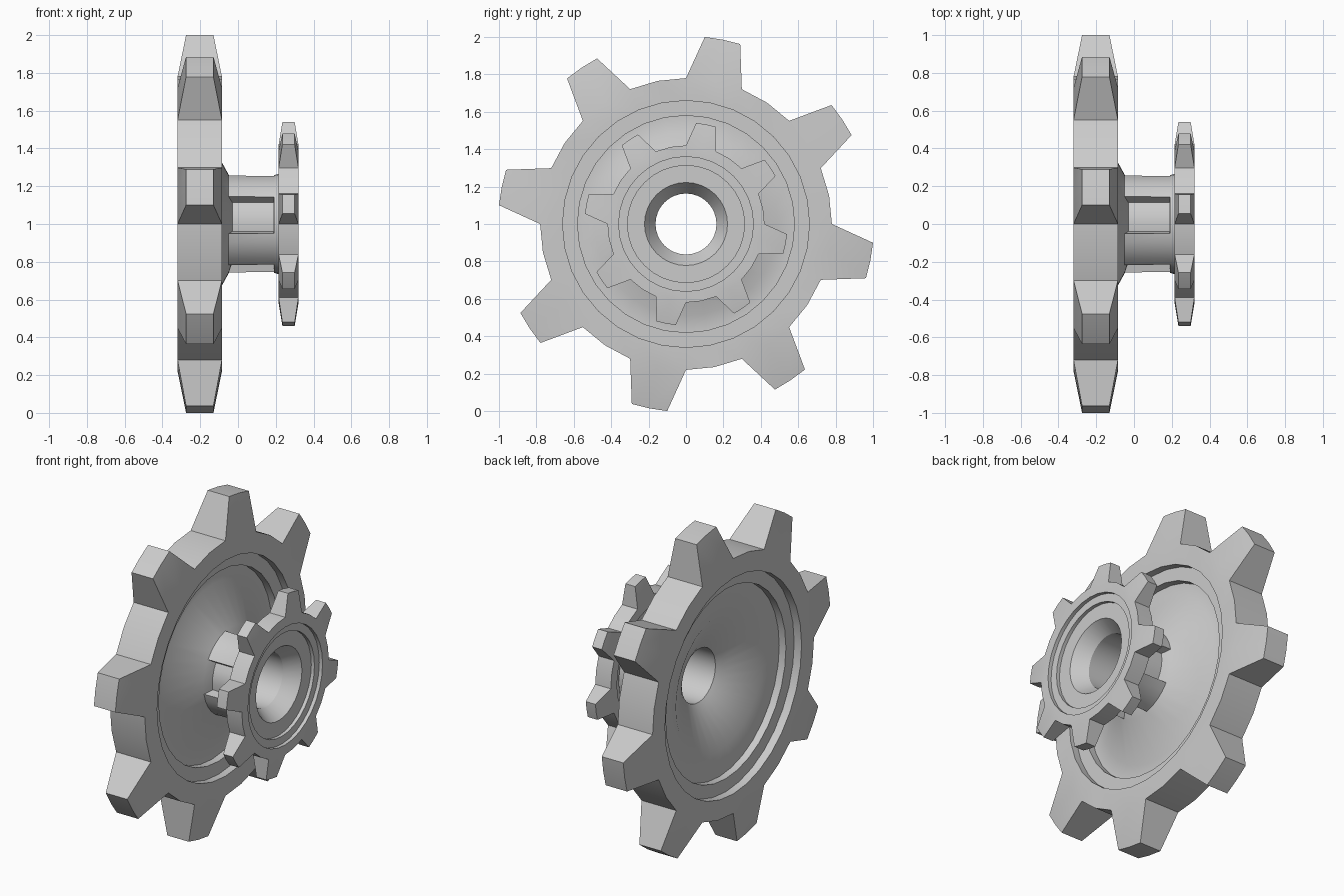
import bpy, bmesh
from math import sin, cos, radians

if "Cube" in bpy.data.objects:
    bpy.data.objects.remove(bpy.data.objects["Cube"])

SEG = 32
STEP = 360 / SEG

# Cross-section around the x axis as (x, radius)
profile = [
    (-.32, .78), (-.085, .78),                                  # large rim
    (-.085, .66), (-.13, .66), (-.13, .58), (-.175, .58),       # stepped right face
    (-.175, .49), (-.05, .262), (.19, .258), (.222, .268),      # cone and hub
    (.257, .29), (.257, .31), (.237, .31), (.237, .36),         # small gear, inner face
    (.215, .36), (.215, .42), (.32, .42),                       # small rim
    (.32, .36), (.298, .36), (.298, .313), (.277, .313),        # small gear, outer face
    (.277, .222), (.19, .163), (-.085, .163), (-.11, .2),       # bore
    (-.225, .42), (-.225, .58), (-.27, .58), (-.27, .66), (-.32, .66),
]
LARGE_RIM, HUB, SMALL_RIM = 0, 7, 15

bm = bmesh.new()


def point(x, r, angle):
    a = radians(angle)
    return bm.verts.new((x, r * sin(a), 1 + r * cos(a)))


rings = [[point(x, r, i * STEP) for i in range(SEG)] for x, r in profile]
opened = set()


def push_sector(row, start, count, radius, x0, x1, squeeze):
    """Replace a patch of one band by a raised tooth or sunk pocket."""
    mid = (start + count / 2) * STEP
    base = [[rings[row + k][(start + i) % SEG] for i in range(count + 1)] for k in (0, 1)]
    top = [[point(x, radius, mid + (i - count / 2) * STEP * squeeze)
            for i in range(count + 1)] for x in (x0, x1)]
    for i in range(count):
        opened.add((row, (start + i) % SEG))
        bm.faces.new((top[0][i], top[0][i + 1], top[1][i + 1], top[1][i]))
        for k in (0, 1):
            bm.faces.new((base[k][i], base[k][i + 1], top[k][i + 1], top[k][i]))
    for i in (0, count):
        bm.faces.new((base[0][i], base[1][i], top[1][i], top[0][i]))


# Eight tapered teeth on each gear
for t in range(8):
    push_sector(LARGE_RIM, t * 4, 2, 1.005, -.275, -.13, .49)
    push_sector(SMALL_RIM, t * 4, 2, .543, .235, .3, .49)

# Four pockets around the hub
for t in range(4):
    push_sector(HUB, t * 8 - 1, 4, .205, -.03, .188, 1)

# Remaining revolved surface
n = len(profile)
for row in range(n):
    for i in range(SEG):
        if (row, i) not in opened:
            a, b, j = rings[row], rings[(row + 1) % n], (i + 1) % SEG
            bm.faces.new((a[i], a[j], b[j], b[i]))

bmesh.ops.recalc_face_normals(bm, faces=bm.faces)
mesh = bpy.data.meshes.new("double_gear")
bm.to_mesh(mesh)
bm.free()
gear = bpy.data.objects.new("double_gear", mesh)
bpy.context.collection.objects.link(gear)
bpy.context.view_layer.objects.active = gear
gear.select_set(True)
bpy.ops.object.shade_smooth_by_angle(angle=radians(30))
